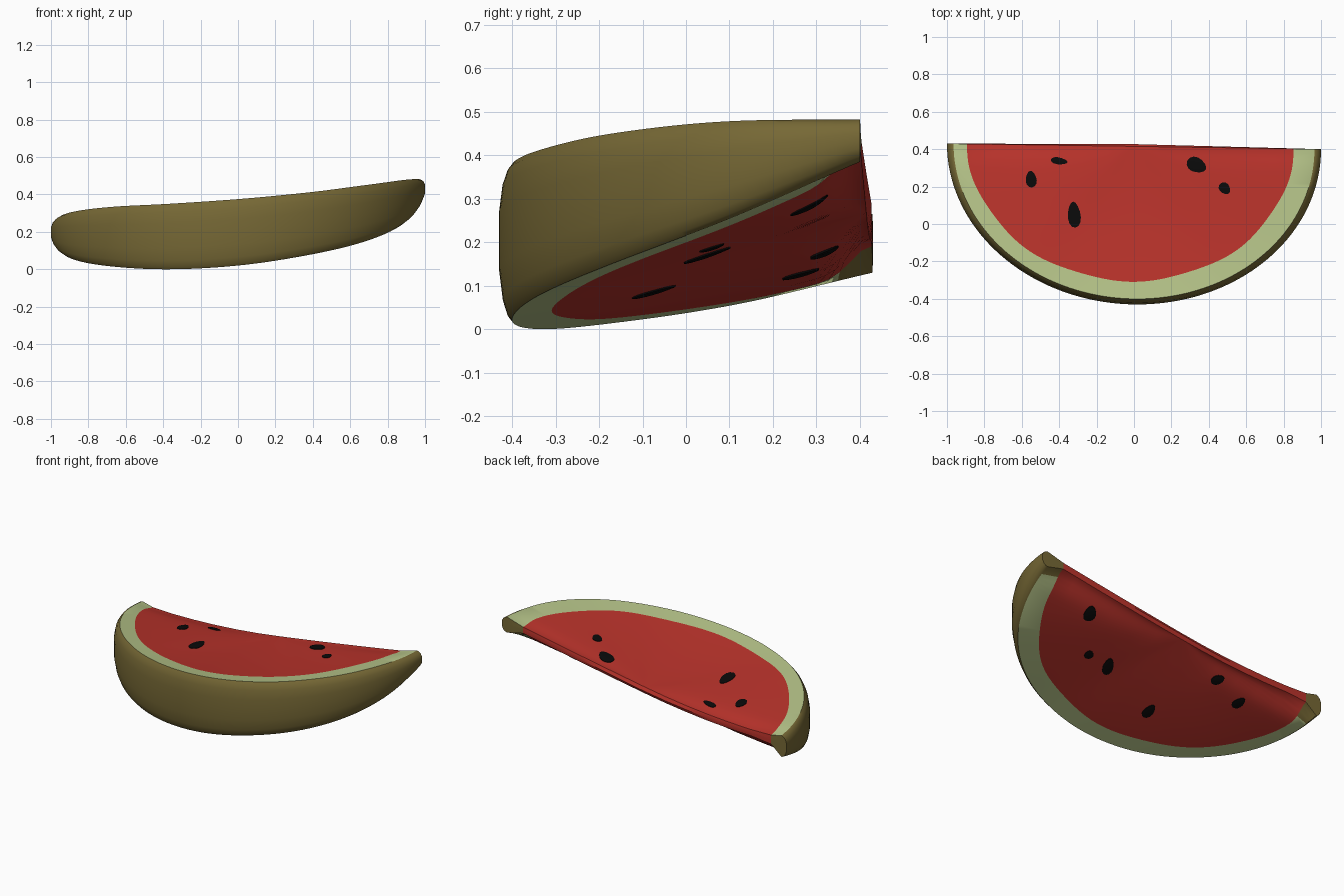
import bpy, bmesh, math
from math import sin, cos, pi

cube = bpy.data.objects.get("Cube")
if cube:
    bpy.data.objects.remove(cube, do_unlink=True)


def material(name, srgb):
    col = [(c / 255 / 12.92 if c < 11 else ((c / 255 + 0.055) / 1.055) ** 2.4) for c in srgb] + [1]
    m = bpy.data.materials.new(name)
    m.diffuse_color = col
    m.use_nodes = True
    b = m.node_tree.nodes["Principled BSDF"]
    b.inputs["Base Color"].default_value = col
    b.inputs["Roughness"].default_value = 0.8
    return m


SKIN, RIND, FLESH = range(3)
mats = [material("olive skin", (118, 104, 53)),
        material("pale rind", (182, 196, 137)),
        material("red flesh", (186, 51, 43))]
seed_mat = material("black seed", (10, 10, 10))

# Rim heights at equal angles, from the right tip round the front to the left tip
TOP = [.265, .305, .333, .35, .375, .41, .45, .478, .483]
LOW = [.13, .057, .016, 0, .02, .075, .15, .25, .385]
CENTRE_TOP, CENTRE_LOW = .308, .268
EDGE = .965
SEG = 96


def spline(vals, a):
    """Smooth curve through evenly spaced values, a in 0..pi."""
    n = len(vals) - 1
    u = min(max(a / pi, 0), 1) * n
    i = min(int(u), n - 1)
    f = u - i
    p1, p2 = vals[i], vals[i + 1]
    p0 = vals[i - 1] if i else 2 * p1 - p2
    p3 = vals[i + 2] if i + 2 <= n else 2 * p2 - p1
    return p1 + .5 * f * (p2 - p0 + f * (2 * p0 - 5 * p1 + 4 * p2 - p3 + f * (3 * (p1 - p2) + p3 - p0)))


def plan(r, a):
    x = -r * cos(a)
    return x, .415 - .015 * x - .845 * r * sin(a)


def cut_height(r, a, top):
    """Height of a cut face, sagging a little and pinched thin along the back edge."""
    q = min(r / EDGE, 1)
    hi = CENTRE_TOP + (spline(TOP, a) - CENTRE_TOP) * q
    lo = CENTRE_LOW + (spline(LOW, a) - CENTRE_LOW) * q
    sag = (.013 + .010 * cos(a)) * 4 * q * (1 - q)
    near_back = math.exp(-(r * sin(a) / .07) ** 2) * min(1, (EDGE - q * EDGE) / .09)
    excess = max(0, hi - lo - .04) * near_back
    return (hi - .2 * excess if top else lo + .8 * excess) - sag


def flesh_limit(a):
    return .872 + .02 * cos(a) - .02 * sin(a) + .005 * sin(9 * a)


def finish(bm, name, materials, angle):
    bmesh.ops.recalc_face_normals(bm, faces=bm.faces)
    me = bpy.data.meshes.new(name)
    bm.to_mesh(me)
    bm.free()
    ob = bpy.data.objects.new(name, me)
    bpy.context.collection.objects.link(ob)
    for m in materials:
        me.materials.append(m)
    bpy.ops.object.select_all(action='DESELECT')
    ob.select_set(True)
    bpy.context.view_layer.objects.active = ob
    bpy.ops.object.shade_smooth_by_angle(angle=math.radians(angle))


# Melon wedge: two cut faces, a bulged skin and a thin back edge
bm = bmesh.new()


def face(verts, mat):
    bm.faces.new(verts).material_index = mat


angles = [pi * i / SEG for i in range(SEG + 1)]


def radii(a):
    return [.15, .3, .45, .6, .75, flesh_limit(a), EDGE]


LAST = len(radii(0)) - 1


def cut_face(top):
    centre = bm.verts.new((0, .415, CENTRE_TOP if top else CENTRE_LOW))
    cols = [[bm.verts.new((*plan(r, a), cut_height(r, a, top))) for r in radii(a)] for a in angles]
    for i, (c, d) in enumerate(zip(cols, cols[1:])):
        face((centre, c[0], d[0]), FLESH)
        # The skin wraps under both tips
        outer = SKIN if not top and (i < 3 or i > SEG - 3) else RIND
        for k in range(LAST):
            face((c[k], c[k + 1], d[k + 1], d[k]), outer if k == LAST - 1 else FLESH)
    return centre, cols


top_c, top = cut_face(True)
low_c, low = cut_face(False)

# Skin profile: radius and share of the height
PROFILE = [(.978, .96), (.991, .87), (1, .7), (1, .5), (1, .32), (.99, .13), (.978, .04)]
skin = []
for i, a in enumerate(angles):
    hi, lo = spline(TOP, a), spline(LOW, a)
    mid = [bm.verts.new((*plan(r, a), lo + (hi - lo) * f)) for r, f in PROFILE]
    skin.append([top[i][-1]] + mid + [low[i][-1]])
for c, d in zip(skin, skin[1:]):
    for k in range(len(c) - 1):
        face((c[k], c[k + 1], d[k + 1], d[k]), SKIN)

# Back edge, gently rounded, with skin at both tips
mid_c = bm.verts.new((0, .427, (CENTRE_TOP + CENTRE_LOW) / 2))
for i in (0, SEG):
    t, m, b = top_c, mid_c, low_c
    for k, r in enumerate(radii(angles[i])):
        t2, b2 = top[i][k], low[i][k]
        co = (t2.co + b2.co) / 2
        co.y += .012 * (1 - r)
        m2 = bm.verts.new(co)
        mat = SKIN if k == LAST else FLESH
        face((t, t2, m2, m), mat)
        face((m, m2, b2, b), mat)
        t, m, b = t2, m2, b2
    face(skin[i] + [m], SKIN)
finish(bm, "melon_wedge", mats, 40)


# Seeds: thin plates lying on the cut faces
def seed(name, x, y, length, width, turn, is_top):
    bm = bmesh.new()
    up = 1 if is_top else -1
    turn = math.radians(turn)

    def on_face(px, py, lift):
        dy = (.415 - .015 * px - py) / .845
        z = cut_height(math.hypot(px, dy), math.atan2(dy, -px), is_top)
        return bm.verts.new((px, py, z + up * lift))

    rings = []
    for scale, lift in ((1, -.003), (1, .003), (.6, .005)):
        ring = []
        for j in range(14):
            a = 2 * pi * j / 14
            u, v = scale * length / 2 * cos(a), scale * width / 2 * sin(a) * (1 - .2 * cos(a))
            ring.append(on_face(x + u * cos(turn) - v * sin(turn), y + u * sin(turn) + v * cos(turn), lift))
        rings.append(ring)
    for r1, r2 in zip(rings, rings[1:]):
        for j in range(14):
            n = (j + 1) % 14
            bm.faces.new((r1[j], r1[n], r2[n], r2[j]))
    bm.faces.new(rings[0])
    bm.faces.new(rings[2])
    finish(bm, name, [seed_mat], 40)


TOP_SEEDS = [(-.55, .24, .09, .058, 95), (-.4, .337, .09, .037, -8), (-.32, .05, .14, .068, 95),
             (.335, .315, .11, .078, -25), (.485, .19, .07, .055, -50)]
LOW_SEEDS = [(.56, .285, .09, .07, 60), (.378, .06, .058, .052, 60), (.23, .05, .12, .06, 62),
             (-.17, -.074, .1, .06, 85), (-.34, .32, .075, .055, 135), (-.54, .264, .085, .058, 100)]
for label, group in (("top", TOP_SEEDS), ("underside", LOW_SEEDS)):
    for i, s in enumerate(group):
        seed(f"{label}_seed_{i + 1}", *s, label == "top")
